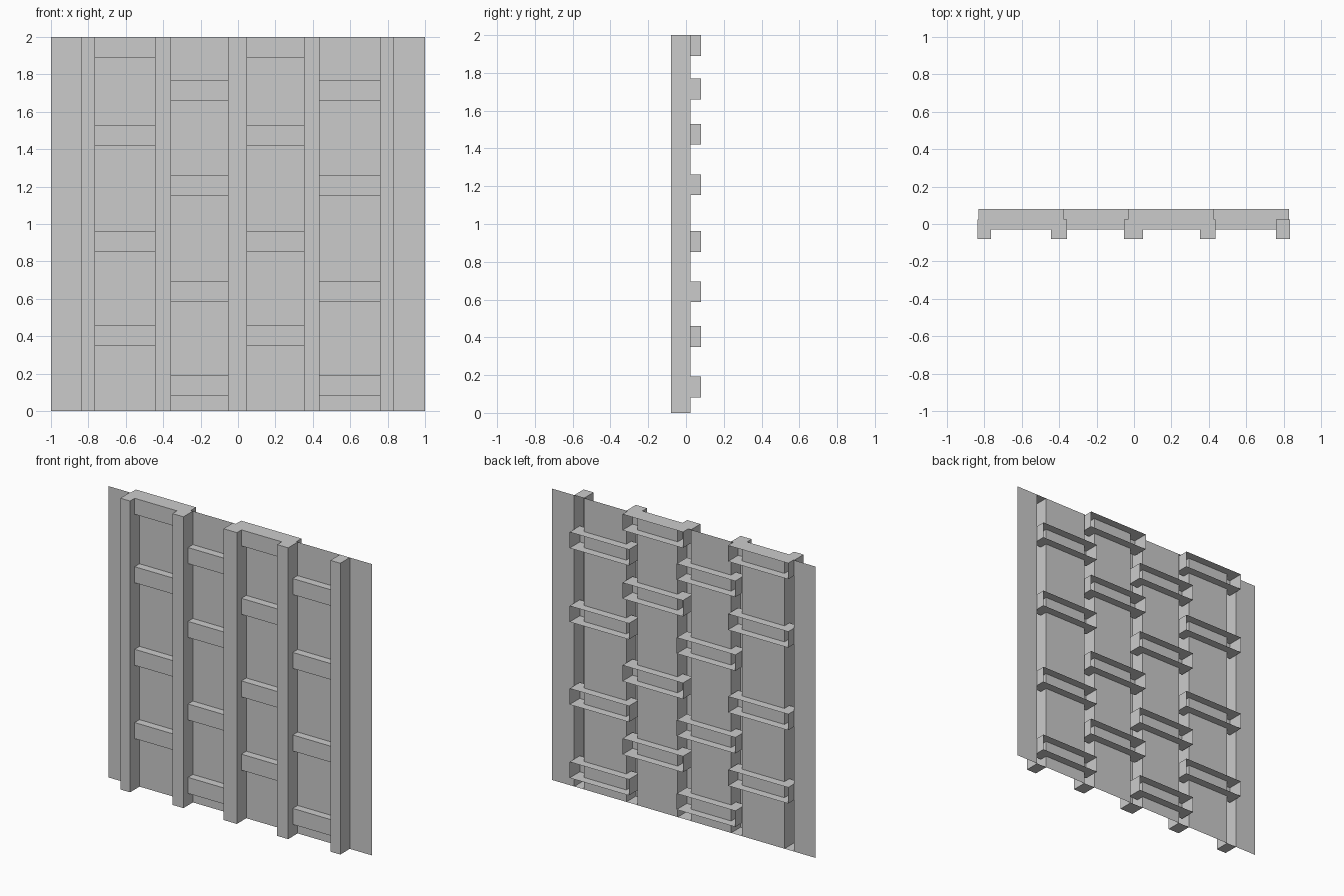
import bpy, bmesh

if "Cube" in bpy.data.objects:
    bpy.data.objects.remove(bpy.data.objects["Cube"])

Y_FRONT, Y_SHEET, Y_BACK = -0.08, 0.023, 0.08
HEIGHT = 2.0


def make_object(name, bm):
    mesh = bpy.data.meshes.new(name)
    bm.to_mesh(mesh)
    bm.free()
    obj = bpy.data.objects.new(name, mesh)
    bpy.context.collection.objects.link(obj)
    return obj


def open_box(name, x, y, z):
    """Box shell without its back (+y) face."""
    bm = bmesh.new()
    bmesh.ops.create_cube(bm, size=1)
    for v in bm.verts:
        v.co = [r[0] if c < 0 else r[1] for c, r in zip(v.co, (x, y, z))]
    bm.normal_update()
    back = [f for f in bm.faces if f.normal.y > 0.9]
    bmesh.ops.delete(bm, geom=back, context='FACES')
    return make_object(name, bm)


# Vertical posts, hollow and open at the back
posts = [(-0.838, -0.764), (-0.443, -0.359), (-0.054, 0.047),
         (0.353, 0.437), (0.758, 0.833)]
for i, x in enumerate(posts):
    open_box(f"post_{i + 1}", x, (Y_FRONT, Y_SHEET), (0, HEIGHT))

# Thin sheet panels between and beside the posts
edges = [-1.0] + [e for p in posts for e in p] + [1.0]
for i in range(0, len(edges), 2):
    a, b = edges[i], edges[i + 1]
    bm = bmesh.new()
    bm.faces.new([bm.verts.new((x, Y_SHEET, z)) for x, z in
                  ((a, 0), (b, 0), (b, HEIGHT), (a, HEIGHT))])
    make_object(f"sheet_panel_{i // 2 + 1}", bm)

# Horizontal battens pass through the sheet, staggered by column
columns = [(-0.832, -0.375), (-0.43, 0.015), (-0.032, 0.427), (0.378, 0.828)]
levels = [(0.35, 0.853, 1.42, 1.89), (0.082, 0.586, 1.153, 1.66)]
for c, x in enumerate(columns):
    for r, z in enumerate(levels[c % 2]):
        open_box(f"batten_{c + 1}_{r + 1}", x, (-0.03, Y_BACK), (z, z + 0.11))
